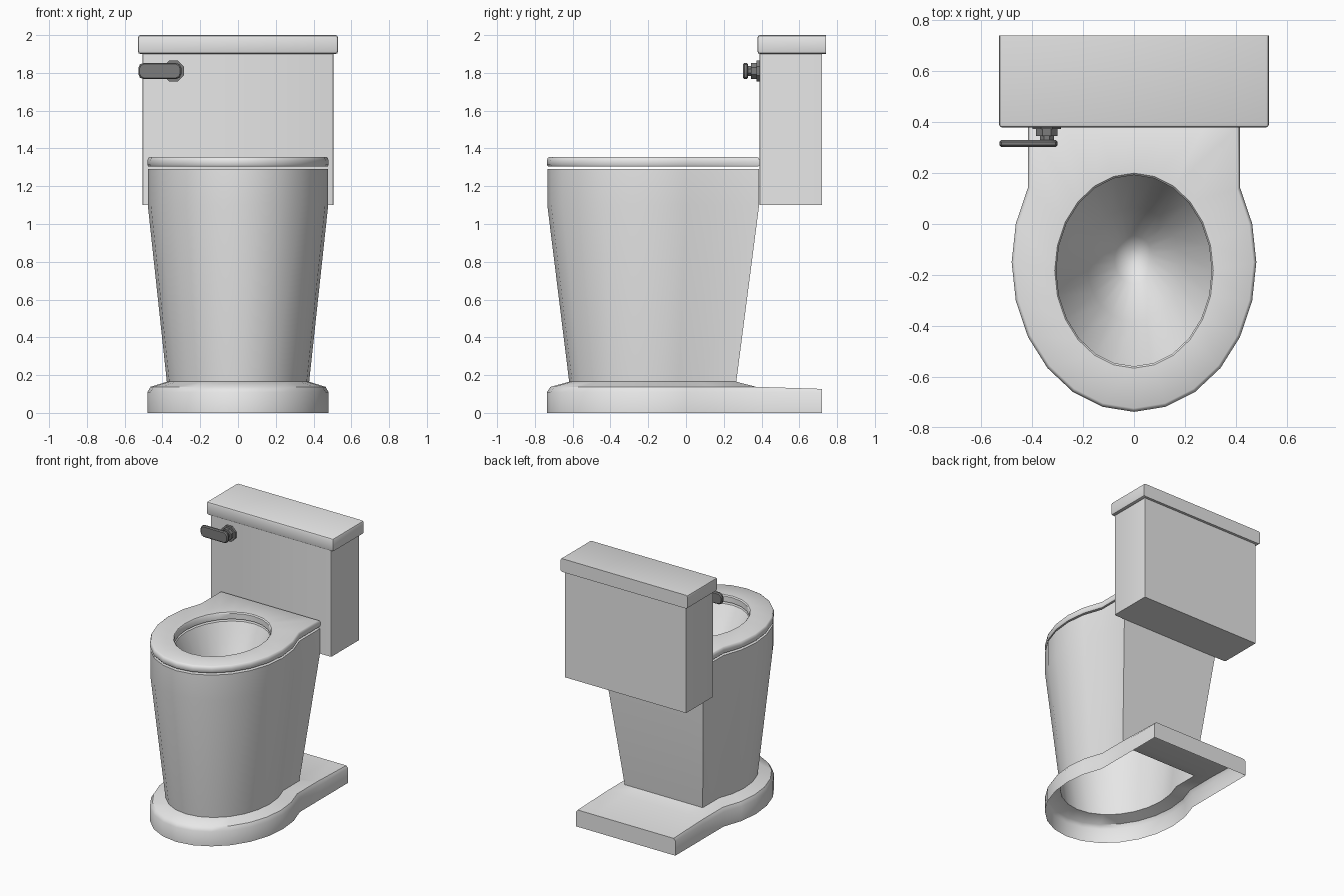
import bpy, bmesh, math
from mathutils import Matrix

if "Cube" in bpy.data.objects:
    bpy.data.objects.remove(bpy.data.objects["Cube"])


def material(name, rgb):
    m = bpy.data.materials.new(name)
    m.diffuse_color = (*rgb, 1)
    m.use_nodes = True
    m.node_tree.nodes["Principled BSDF"].inputs["Base Color"].default_value = m.diffuse_color
    return m


PORCELAIN = material("porcelain", (0.8, 0.8, 0.8))
METAL = material("dark metal", (0.2, 0.2, 0.2))


def finish(name, bm, mat, angle=40):
    me = bpy.data.meshes.new(name)
    bm.to_mesh(me)
    bm.free()
    me.materials.append(mat)
    me.shade_smooth()
    me.set_sharp_from_angle(angle=math.radians(angle))
    ob = bpy.data.objects.new(name, me)
    bpy.context.collection.objects.link(ob)
    return ob


N = 24


def ring(z, s=1.0, cy=None):
    """Bowl outline: elliptical front, straight-sided square back."""
    cy = -0.17 * (1 - s) if cy is None else cy
    pts = []
    for i in range(N):
        a = math.tau * i / N
        if 9 <= i <= 15:
            x, y = 0.415 * (12 - i) / 3, 0.39
        else:
            x, y = 0.48 * math.sin(a), -0.15 - 0.587 * math.cos(a)
        pts.append((x * s, y * s + cy, z))
    return pts


def hole(z, s=1.0, cy=-0.183):
    """Elliptical opening."""
    return [(0.305 * s * math.sin(math.tau * i / N),
             cy - 0.375 * s * math.cos(math.tau * i / N), z) for i in range(N)]


def loft(bm, rings, cap=False, skip=lambda r, i: False):
    vs = [[bm.verts.new(p) for p in r] for r in rings]
    for r in range(len(vs) - 1):
        for i in range(N):
            j = (i + 1) % N
            if not skip(r, i):
                bm.faces.new((vs[r][i], vs[r][j], vs[r + 1][j], vs[r + 1][i]))
    if cap:
        bm.faces.new(vs[-1])
    return vs


def box(bm, lo, hi):
    c = [(a + b) / 2 for a, b in zip(lo, hi)]
    d = [b - a for a, b in zip(lo, hi)]
    bmesh.ops.create_cube(bm, size=1, matrix=Matrix.Translation(c) @ Matrix.Diagonal((*d, 1)))


def bevel(bm, test, width, segments=2):
    edges = [e for e in bm.edges if test(*[v.co for v in e.verts])]
    bmesh.ops.bevel(bm, geom=edges, offset=width, segments=segments, affect='EDGES', profile=0.5)


# Bowl: tapered shell, flat rim and sunken basin
bm = bmesh.new()
loft(bm, [ring(0.165, 0.785, -0.04), ring(1.1, 0.995), ring(1.29, 0.995),
          hole(1.29), hole(1.0, 0.6, -0.16), hole(0.82, 0.25, -0.14),
          hole(0.78, 0.08, -0.13)], cap=True)
finish("bowl", bm, PORCELAIN)

# Seat: ring with rounded upper edges
bm = bmesh.new()
s = [hole(1.305), ring(1.305, 0.99), ring(1.313), ring(1.336), ring(1.35, 0.99),
     ring(1.355, 0.975), hole(1.355, 1.02), hole(1.347), hole(1.305)]
loft(bm, s)
bmesh.ops.remove_doubles(bm, verts=bm.verts, dist=1e-5)
finish("seat", bm, PORCELAIN)

# Base: hollow foot around the bowl, continuing into a plate at the back
bm = bmesh.new()
vs = loft(bm, [ring(0), ring(0.11), ring(0.138, 0.965), ring(0.165, 0.785, -0.04)],
          skip=lambda r, i: r < 2 and 9 <= i < 15)
front = [vs[r][9] for r in range(3)] + [vs[2][i] for i in range(10, 16)] + [vs[1][15], vs[0][15]]
back = []
for v in front:
    x, y, z = v.co
    back.append(bm.verts.new((x, 0.72, min(z, 0.127))))
for i in range(len(front) - 1):
    bm.faces.new((front[i], back[i], back[i + 1], front[i + 1]))
bm.faces.new(back[::-1])
bmesh.ops.recalc_face_normals(bm, faces=bm.faces)
finish("base", bm, PORCELAIN)

# Tank with softened front corners
bm = bmesh.new()
box(bm, (-0.505, 0.39, 1.1), (0.505, 0.72, 1.9))
bevel(bm, lambda a, b: a.y < 0.5 and b.y < 0.5 and abs(a.z - b.z) > 0.1, 0.01)
finish("tank", bm, PORCELAIN)

# Tank lid, rounded everywhere but the back
bm = bmesh.new()
box(bm, (-0.53, 0.378, 1.9), (0.53, 0.74, 2.0))
bevel(bm, lambda a, b: not (a.y > 0.6 and b.y > 0.6), 0.014)
finish("tank_lid", bm, PORCELAIN)

# Flush handle mount: stepped octagonal discs
bm = bmesh.new()
for r, y0, y1 in ((0.06, 0.372, 0.392), (0.045, 0.345, 0.374), (0.03, 0.32, 0.347)):
    m = (Matrix.Translation((-0.342, (y0 + y1) / 2, 1.81)) @ Matrix.Rotation(math.pi / 2, 4, 'X')
         @ Matrix.Rotation(math.pi / 8, 4, 'Z'))
    bmesh.ops.create_cone(bm, cap_ends=True, segments=8, radius1=r, radius2=r,
                          depth=y1 - y0, matrix=m)
finish("handle_mount", bm, METAL, 30)

# Flush lever
bm = bmesh.new()
box(bm, (-0.528, 0.302, 1.767), (-0.3, 0.329, 1.853))
bevel(bm, lambda a, b: abs(a.y - b.y) > 0.01, 0.028)
bevel(bm, lambda a, b: abs(a.y - b.y) < 0.001, 0.007, 1)
finish("flush_lever", bm, METAL)
